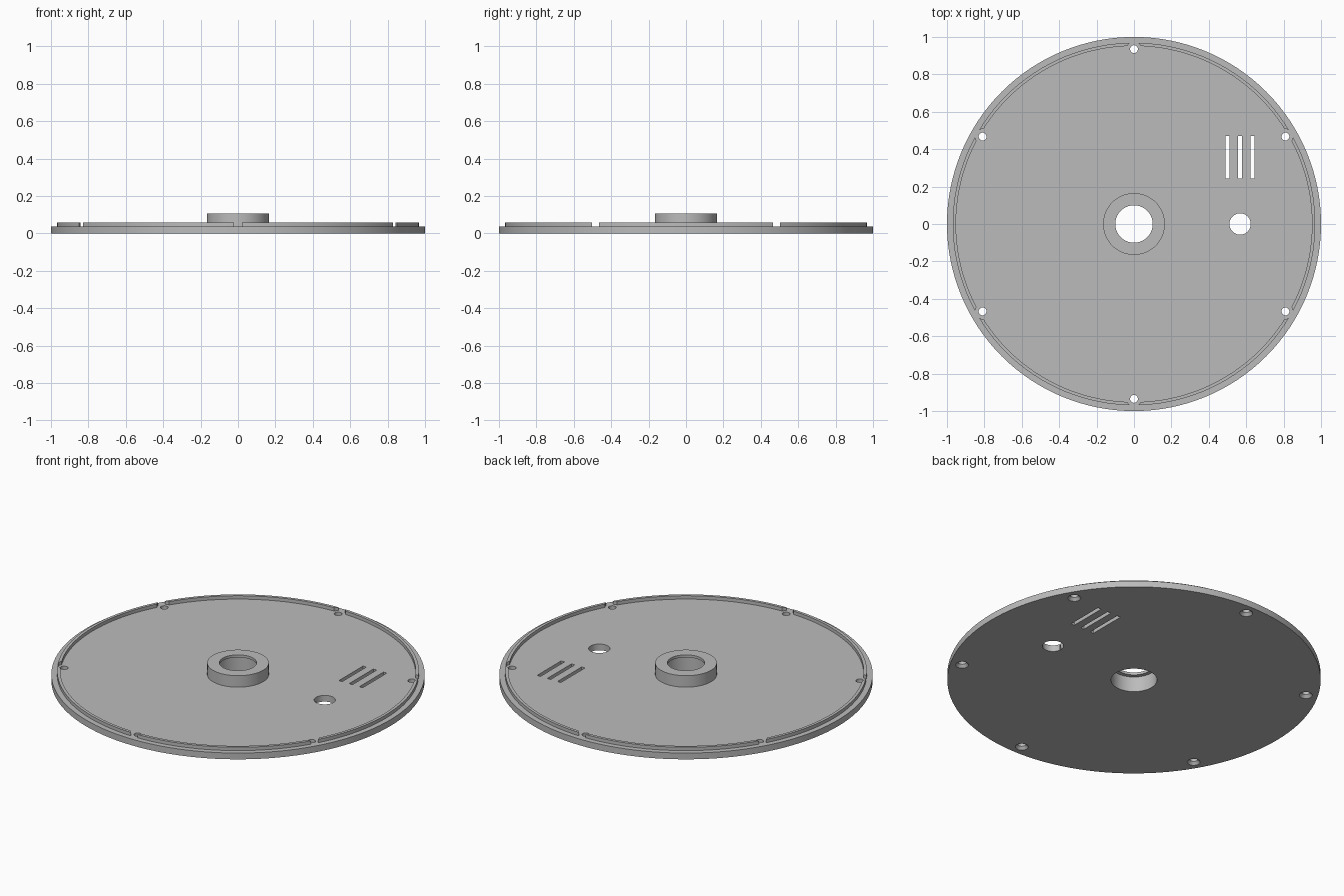
import bpy, bmesh, math

if "Cube" in bpy.data.objects:
    bpy.data.objects.remove(bpy.data.objects["Cube"])

SEG = 128
PLATE_TOP, RIM_TOP, HUB_TOP = 0.037, 0.057, 0.105
SCREW_R = 0.935

grey = bpy.data.materials.new("light grey")
grey.diffuse_color = (0.5, 0.5, 0.5, 1)
grey.use_nodes = True
grey.node_tree.nodes["Principled BSDF"].inputs["Base Color"].default_value = grey.diffuse_color


def add_object(name, bm):
    bmesh.ops.recalc_face_normals(bm, faces=bm.faces)
    mesh = bpy.data.meshes.new(name)
    bm.to_mesh(mesh)
    bm.free()
    mesh.materials.append(grey)
    obj = bpy.data.objects.new(name, mesh)
    bpy.context.collection.objects.link(obj)
    return obj


def lathe(name, profile, seg=SEG, x=0, y=0):
    """Revolve a closed (radius, z) profile; radius 0 points become poles."""
    bm = bmesh.new()
    rings = []
    for r, z in profile:
        if r == 0:
            rings.append([bm.verts.new((x, y, z))] * seg)
        else:
            rings.append([bm.verts.new((x + r * math.cos(2 * math.pi * i / seg),
                                        y + r * math.sin(2 * math.pi * i / seg), z))
                          for i in range(seg)])
    for k, a in enumerate(rings):
        b = rings[(k + 1) % len(rings)]
        for i in range(seg):
            j = (i + 1) % seg
            corners = list(dict.fromkeys((a[i], a[j], b[j], b[i])))
            if len(corners) > 2:
                bm.faces.new(corners)
    return add_object(name, bm)


def cylinder(name, r, z0, z1, x, y, seg=32):
    return lathe(name, [(0, z0), (r, z0), (r, z1), (0, z1)], seg, x, y)


def box(name, x, y, sx, sy, sz):
    bm = bmesh.new()
    bmesh.ops.create_cube(bm, size=1)
    bmesh.ops.scale(bm, vec=(sx, sy, sz), verts=bm.verts)
    bmesh.ops.translate(bm, vec=(x, y, 0), verts=bm.verts)
    return add_object(name, bm)


def cut(obj, cutters):
    """Subtract every cutter, bake the result and remove the cutters."""
    for c in cutters:
        c.hide_render = True
        mod = obj.modifiers.new("cut", 'BOOLEAN')
        mod.operation, mod.solver, mod.object = 'DIFFERENCE', 'EXACT', c
    deps = bpy.context.evaluated_depsgraph_get()
    mesh = bpy.data.meshes.new_from_object(obj.evaluated_get(deps))
    obj.modifiers.clear()
    obj.data = mesh
    for c in cutters:
        bpy.data.objects.remove(c)


def smooth(obj):
    bpy.ops.object.select_all(action='DESELECT')
    obj.select_set(True)
    bpy.context.view_layer.objects.active = obj
    bpy.ops.object.shade_smooth_by_angle(angle=math.radians(30))


screws = [(SCREW_R * math.cos(math.radians(a)), SCREW_R * math.sin(math.radians(a)))
          for a in range(30, 390, 60)]

# Round plate with a raised hub; the bore narrows to a lip at the hub top
plate = lathe("base_plate", [
    (0.123, 0), (1, 0), (1, PLATE_TOP), (0.165, PLATE_TOP), (0.165, HUB_TOP),
    (0.1, HUB_TOP), (0.1, 0.09), (0.123, 0.09)])

# Countersunk screw holes, cable hole and three vent slots
cutters = [lathe("screw_cutter", [(0, -0.01), (0.035, -0.01), (0.035, 0), (0.021, 0.016),
                                  (0.021, 0.1), (0, 0.1)], 32, x, y) for x, y in screws]
cutters.append(cylinder("cable_cutter", 0.057, -0.1, 0.1, 0.567, 0, 48))
cutters += [box("vent_cutter", x, 0.357, 0.022, 0.225, 0.3) for x in (0.5, 0.567, 0.634)]
cut(plate, cutters)

# Locating rim, notched around each screw
rim = lathe("locating_rim", [(0.952, PLATE_TOP), (0.969, PLATE_TOP),
                             (0.969, RIM_TOP), (0.952, RIM_TOP)])
cut(rim, [cylinder("notch_cutter", 0.04, 0, 0.1, x, y) for x, y in screws])

for part in (plate, rim):
    smooth(part)
